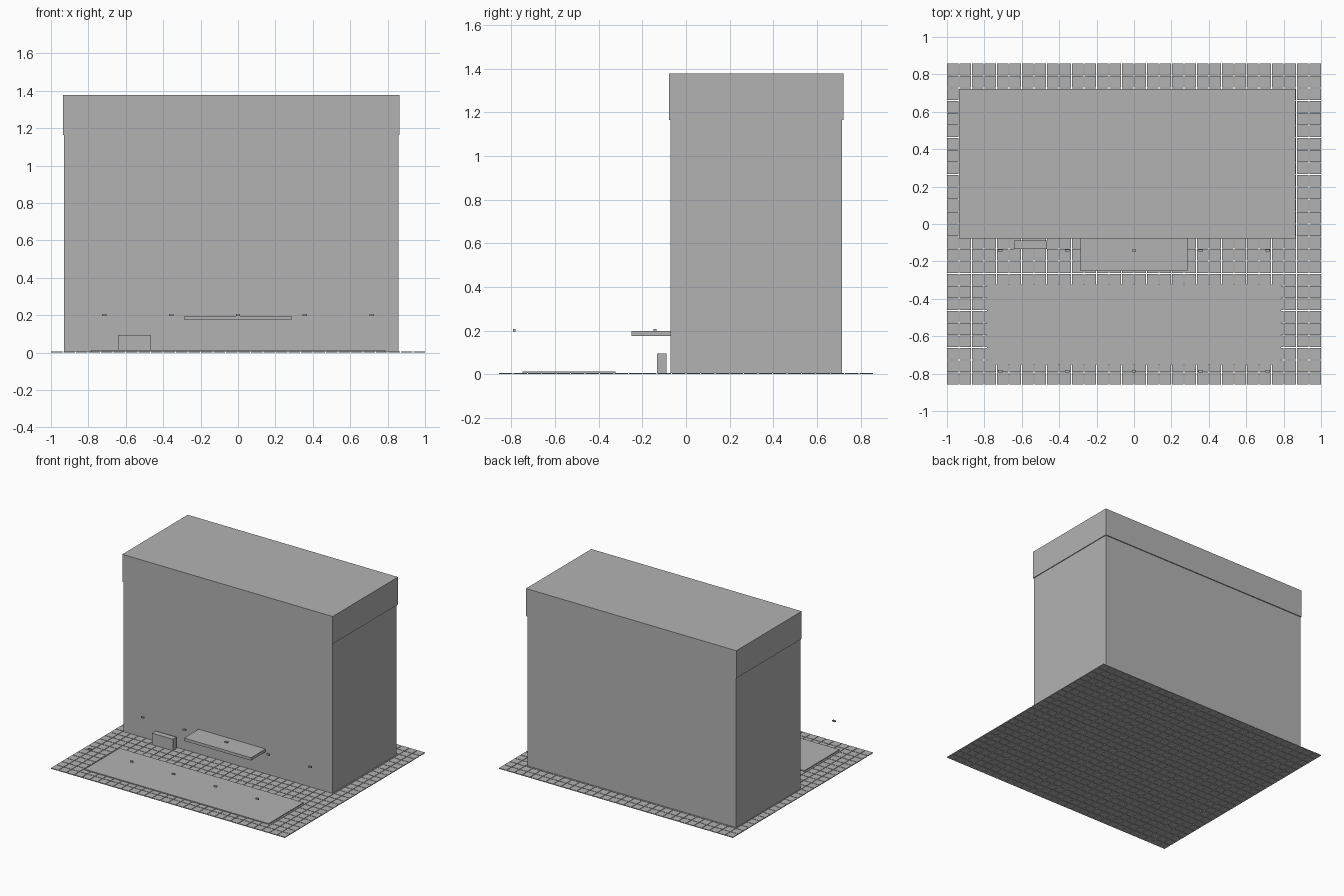
import bpy
import bmesh
from mathutils import Matrix, Vector

if "Cube" in bpy.data.objects:
    bpy.data.objects.remove(bpy.data.objects["Cube"], do_unlink=True)

grey = bpy.data.materials.new("plain_grey")
grey.use_nodes = True
color = (0.45, 0.45, 0.45, 1)
grey.diffuse_color = color
grey.node_tree.nodes["Principled BSDF"].inputs["Base Color"].default_value = color


def box(name, x, y, z):
    """Axis-aligned box from (min, max) ranges."""
    lo, hi = (Vector(c) for c in zip(x, y, z))
    bm = bmesh.new()
    size = Matrix.Diagonal((*(hi - lo), 1))
    bmesh.ops.create_cube(bm, size=1, matrix=Matrix.Translation((lo + hi) / 2) @ size)
    mesh = bpy.data.meshes.new(name)
    bm.to_mesh(mesh)
    bm.free()
    mesh.materials.append(grey)
    obj = bpy.data.objects.new(name, mesh)
    bpy.context.collection.objects.link(obj)
    return obj


def repeat(obj, axis, count, pitch):
    """Array the part along one axis."""
    mod = obj.modifiers.new("repeat", 'ARRAY')
    mod.count = count
    mod.use_relative_offset = False
    mod.use_constant_offset = True
    mod.constant_offset_displace = [pitch if i == axis else 0 for i in range(3)]


# Paved ground made of separate tiles with narrow open joints
half_x, half_y, gap = 1.0, 0.857, 0.004
columns, rows = 30, 26
pitch_x = (2 * half_x + gap) / columns
pitch_y = (2 * half_y + gap) / rows
tiles = box("paving_tiles", (-half_x, -half_x + pitch_x - gap),
            (-half_y, -half_y + pitch_y - gap), (0, 0.006))
repeat(tiles, 0, columns, pitch_x)
repeat(tiles, 1, rows, pitch_y)

# Building and overhanging roof block
box("building_body", (-0.929, 0.858), (-0.072, 0.714), (0.006, 1.165))
box("roof_block", (-0.935, 0.864), (-0.078, 0.721), (1.165, 1.378))

# Forecourt, entrance canopy and low block by the wall
box("forecourt_slab", (-0.787, 0.787), (-0.75, -0.323), (0.006, 0.013))
box("entrance_canopy", (-0.286, 0.286), (-0.25, -0.072), (0.175, 0.197))
box("low_block", (-0.642, -0.464), (-0.134, -0.089), (0.006, 0.095))

# Two rows of five small lamps
for name, y in (("rear_lamps", -0.142), ("front_lamps", -0.787)):
    lamps = box(name, (-0.728, -0.704), (y - 0.006, y + 0.006), (0.195, 0.206))
    repeat(lamps, 0, 5, 0.358)
